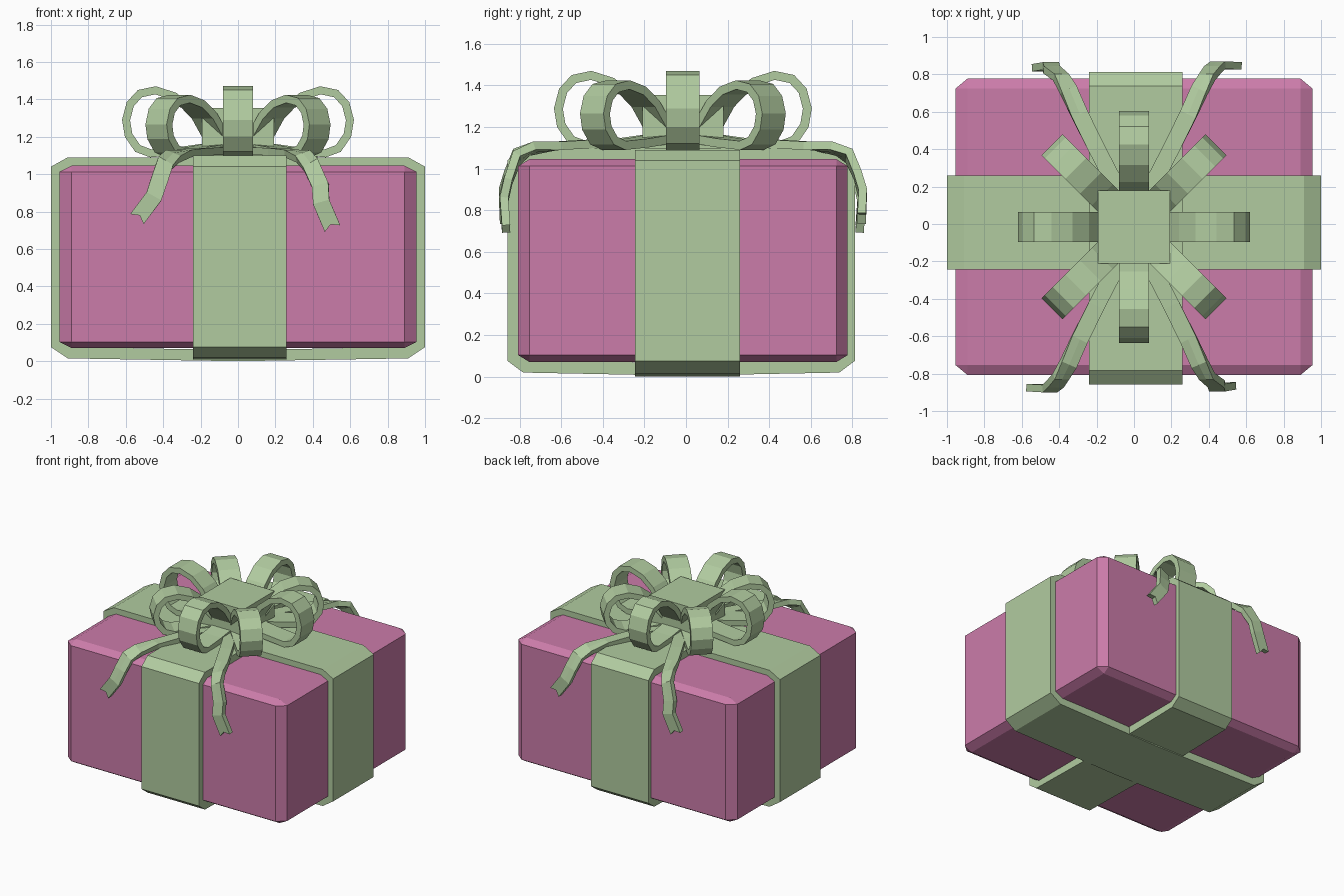
import bpy, bmesh
from math import radians
from mathutils import Vector, Matrix

if "Cube" in bpy.data.objects:
    bpy.data.objects.remove(bpy.data.objects["Cube"])

CY = -0.015  # the whole parcel sits slightly forward


def material(name, color):
    m = bpy.data.materials.new(name)
    m.diffuse_color = color
    m.use_nodes = True
    m.node_tree.nodes["Principled BSDF"].inputs["Base Color"].default_value = m.diffuse_color
    return m


PINK = material("pink_paper", (0.60, 0.20, 0.40, 1))
GREEN = material("green_ribbon", (0.44, 0.60, 0.35, 1))


def add_object(name, bm, mat):
    mesh = bpy.data.meshes.new(name)
    bm.to_mesh(mesh)
    bm.free()
    mesh.materials.append(mat)
    ob = bpy.data.objects.new(name, mesh)
    bpy.context.collection.objects.link(ob)
    return ob


def solidify(ob, thickness, offset):
    mod = ob.modifiers.new("thickness", 'SOLIDIFY')
    mod.thickness = thickness
    mod.offset = offset
    mod.use_even_offset = True


def block(name, size, center, mat, bevel=0.0):
    """Cube, chamfered in unit space and then scaled."""
    bm = bmesh.new()
    bmesh.ops.create_cube(bm, size=2)
    if bevel:
        bmesh.ops.bevel(bm, geom=bm.edges[:], offset=bevel, segments=1,
                        profile=0.5, affect='EDGES')
    bmesh.ops.scale(bm, vec=Vector(size) / 2, verts=bm.verts)
    bmesh.ops.translate(bm, vec=center, verts=bm.verts)
    return add_object(name, bm, mat)


def band(name, profile, width, thickness, angle, center):
    """Closed ribbon loop: counter-clockwise (r, z) profile, turned about z."""
    bm = bmesh.new()
    a = [bm.verts.new((r, -width / 2, z)) for r, z in profile]
    b = [bm.verts.new((r, width / 2, z)) for r, z in profile]
    n = len(profile)
    for i in range(n):
        j = (i + 1) % n
        bm.faces.new((a[i], b[i], b[j], a[j]))
    bm.transform(Matrix.Translation(center) @ Matrix.Rotation(angle, 4, 'Z'))
    solidify(add_object(name, bm, GREEN), thickness, -1)


def tail(name, points, sx, sy):
    """Ribbon end lying on the lid, then hanging down, with a notched tip."""
    pts = [Vector((sx * x, CY + sy * y, z)) for x, y, z in points]
    bm = bmesh.new()
    rows = []
    last = len(pts) - 1
    for i, p in enumerate(pts):
        t = (pts[min(i + 1, last)] - pts[max(i - 1, 0)]).normalized()
        hang = min(max((i - 2) / 2, 0), 1)
        normal = Vector((0, sy * hang, 1 - hang))
        w = t.cross(normal).normalized() * 0.045
        mid = p - t * 0.025 if i == last else p
        rows.append([bm.verts.new(v) for v in (p - w, mid, p + w)])
    for r, s in zip(rows, rows[1:]):
        for k in (0, 1):
            bm.faces.new((r[k], r[k + 1], s[k + 1], s[k]))
    bmesh.ops.recalc_face_normals(bm, faces=bm.faces[:])
    solidify(add_object(name, bm, GREEN), 0.04, 0)


# Wrapped box
block("box", (1.91, 1.585, 0.975), (0, CY, 0.5575), PINK, 0.068)


# Two crossing ribbons around the box
def wrap_profile(half, flat, top, bottom):
    return [(0, bottom), (flat, bottom + 0.015), (half, 0.075), (half, 1.04),
            (flat, top), (-flat, top), (-half, 1.04), (-half, 0.075),
            (-flat, bottom + 0.015)]


band("ribbon_side_to_side", wrap_profile(1.0, 0.91, 1.09, 0.0),
     0.505, 0.06, 0, (0, 0.008, 0))
band("ribbon_front_to_back", wrap_profile(0.835, 0.76, 1.10, 0.004),
     0.50, 0.06, radians(90), (0.01, -0.023, 0))

# Bow knot
block("bow_knot", (0.385, 0.39, 0.255), (0, CY, 1.2275), GREEN)

# Eight bow loops, the diagonal ones a little lower
LOOP = [(0.12, 1.13), (0.30, 1.105), (0.47, 1.09), (0.55, 1.12), (0.605, 1.20),
        (0.62, 1.29), (0.595, 1.385), (0.535, 1.45), (0.44, 1.47),
        (0.33, 1.435), (0.24, 1.36), (0.13, 1.20)]
for i in range(8):
    k = 0.88 if i % 2 else 1.0
    profile = [(r, 1.09 + (z - 1.09) * k) for r, z in LOOP]
    band(f"bow_loop_{i + 1}", profile, 0.16, 0.042, radians(45 * i), (0, CY, 0))

# Four ribbon tails: two shapes, each repeated on the opposite corner
LID = [(0.06, 0.15, 1.125), (0.20, 0.42, 1.12), (0.29, 0.60, 1.11),
       (0.35, 0.73, 1.095)]
LONG = LID + [(0.39, 0.80, 1.05), (0.44, 0.84, 0.94), (0.445, 0.86, 0.85),
              (0.505, 0.85, 0.71)]
SHORT = LID + [(0.39, 0.80, 1.06), (0.42, 0.84, 0.97), (0.45, 0.865, 0.88),
               (0.54, 0.86, 0.76)]
tail("tail_front_right", LONG, 1, -1)
tail("tail_back_left", LONG, -1, 1)
tail("tail_front_left", SHORT, -1, -1)
tail("tail_back_right", SHORT, 1, 1)
